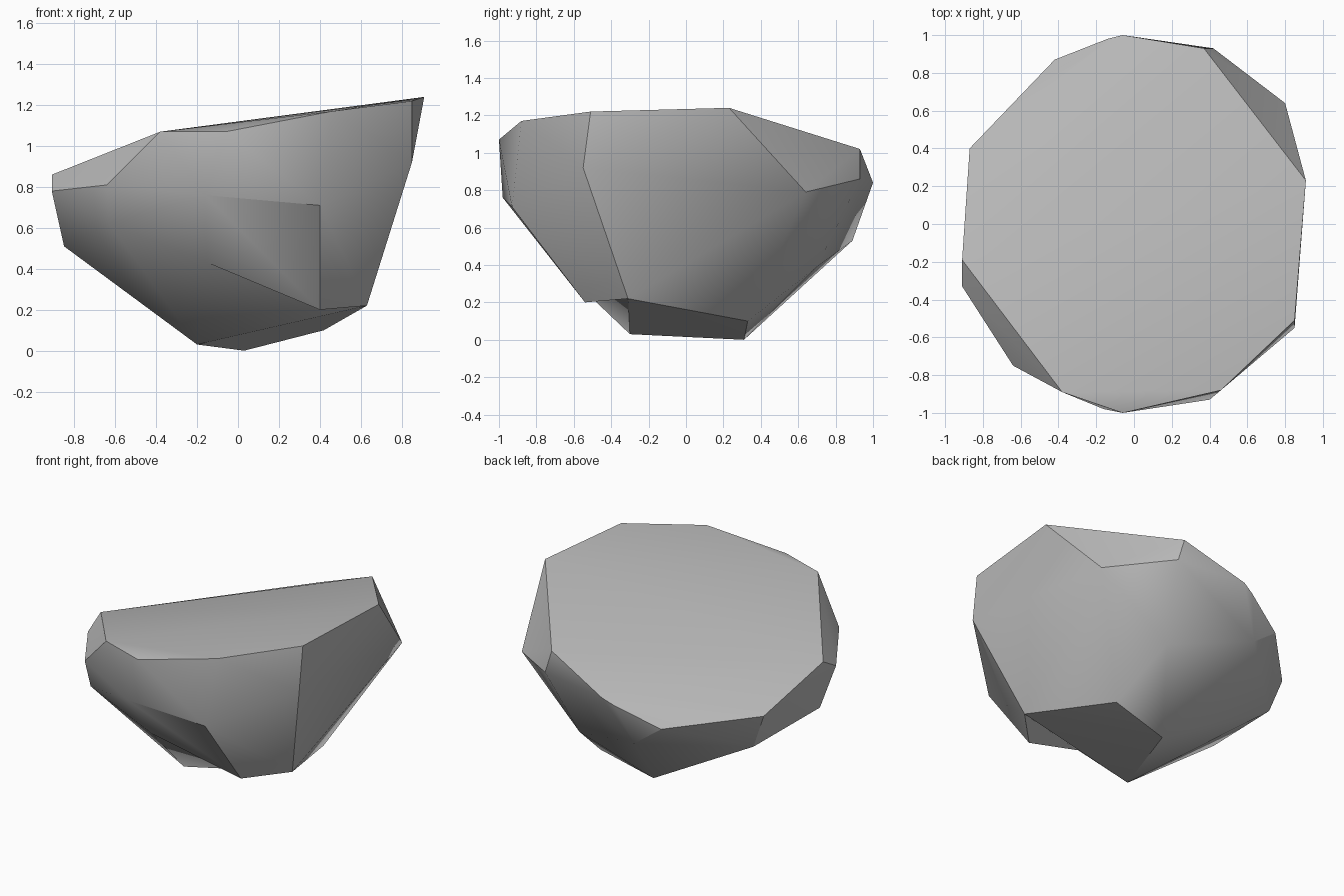
import bpy
import bmesh
import math

# Remove the default cube only
default_cube = bpy.data.objects.get("Cube")
if default_cube:
    bpy.data.objects.remove(default_cube, do_unlink=True)


def make_material(name, colour):
    material = bpy.data.materials.new(name)
    material.use_nodes = True
    material.diffuse_color = colour
    material.node_tree.nodes["Principled BSDF"].inputs["Base Color"].default_value = colour
    return material


# Rim of the tilted top face, anticlockwise from the front
top_rim = [
    (-.06, -1, 1.07), (.46, -.88, 1.17), (.85, -.51, 1.22), (.91, .23, 1.24),
    (.37, .93, 1.02), (-.06, 1, .84), (-.42, .87, .67), (-.87, .4, .7),
    (-.91, -.19, .86), (-.38, -.89, 1.07),
]

# Chipped shoulder just below the rim
shoulder = [
    (-.16, -.98, .76), (.4, -.93, .71), (.85, -.55, .92), (.8, .64, .79),
    (.42, .93, .86), (-.14, .98, .8), (-.91, -.33, .78), (-.64, -.75, .81),
]

# Underside facets
underside = [
    (-.63, -.7, .62), (-.85, -.24, .51), (-.78, .38, .46),
    (-.23, .89, .53), (.32, .7, .39),
]

# Foot that rests on the ground, and the undercut above its front edge
foot_front = (-.2, -.3, .03)
foot_corner = (.4, -.54, .2)
foot = [(.03, .31, 0), (.42, .33, .1), (.63, -.31, .22), (-.15, -.72, .43)]

# Wrap the points in a faceted skin
mesh = bpy.data.meshes.new("boulder")
bm = bmesh.new()
start, corner = [bm.verts.new(p) for p in (foot_front, foot_corner)]
for point in top_rim + shoulder + underside + foot:
    bm.verts.new(point)
hull = bmesh.ops.convex_hull(bm, input=bm.verts[:])
loose = [v for v in bm.verts if not v.link_faces]
bmesh.ops.delete(bm, geom=loose, context="VERTS")

# Turn the front edge of the foot inwards to form the shallow undercut
ridge = bm.edges.get((start, corner))
if ridge:
    bmesh.ops.rotate_edges(bm, edges=[ridge], use_ccw=False)
bmesh.ops.recalc_face_normals(bm, faces=bm.faces[:])
bm.to_mesh(mesh)
bm.free()

# One stone colour, smooth over shallow facets and sharp at real corners
boulder = bpy.data.objects.new("boulder", mesh)
bpy.context.collection.objects.link(boulder)
mesh.materials.append(make_material("grey stone", (.5, .5, .5, 1)))
bpy.ops.object.select_all(action="DESELECT")
boulder.select_set(True)
bpy.context.view_layer.objects.active = boulder
bpy.ops.object.shade_smooth_by_angle(angle=math.radians(30))
